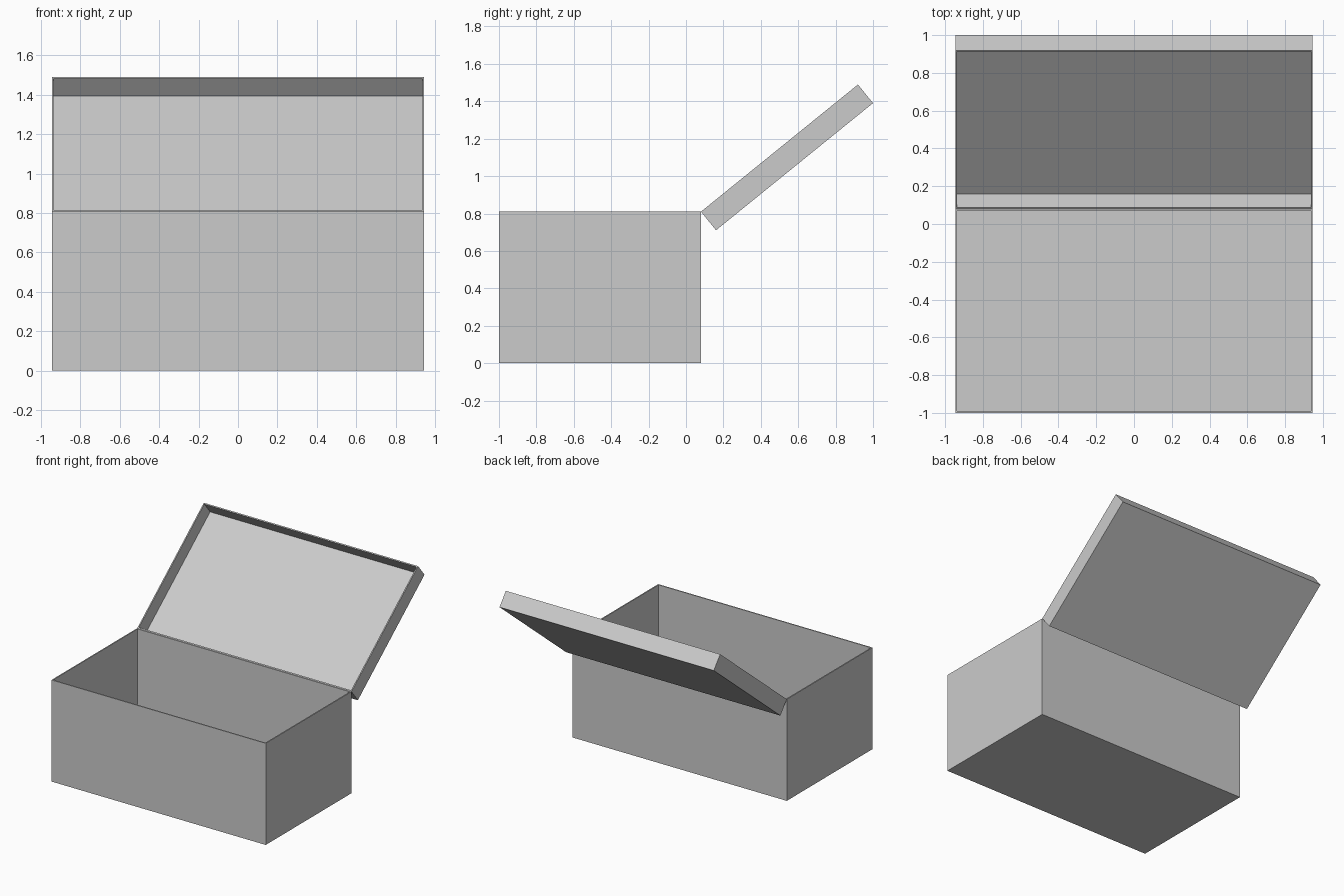
import bpy, bmesh, math
from mathutils import Matrix, Vector

if "Cube" in bpy.data.objects:
    bpy.data.objects.remove(bpy.data.objects["Cube"])

WIDTH, DEPTH, HEIGHT = 1.89, 1.08, 0.81
WALL, FLOOR, LID_HEIGHT = 0.013, 0.012, 0.128
HINGE = Vector((0, 0.08, HEIGHT))


def add_object(name, bm):
    bmesh.ops.recalc_face_normals(bm, faces=bm.faces)
    mesh = bpy.data.meshes.new(name)
    bm.to_mesh(mesh)
    bm.free()
    obj = bpy.data.objects.new(name, mesh)
    bpy.context.collection.objects.link(obj)
    return obj


def block(size, center):
    bm = bmesh.new()
    bmesh.ops.create_cube(bm, size=1)
    bmesh.ops.scale(bm, vec=size, verts=bm.verts)
    bmesh.ops.translate(bm, vec=center, verts=bm.verts)
    return bm


def tray(name, size, center):
    """Open-topped box with a thin rim."""
    bm = block(size, center)
    top = max(bm.faces, key=lambda f: f.calc_center_median().z)
    bmesh.ops.inset_region(bm, faces=[top], thickness=WALL)
    cavity = bmesh.ops.extrude_discrete_faces(bm, faces=[top])["faces"]
    bmesh.ops.translate(bm, vec=(0, 0, FLOOR - size[2]),
                        verts=list(cavity[0].verts))
    return add_object(name, bm)


# Box body
mid_y = HINGE.y - DEPTH / 2
tray("box_body", (WIDTH, DEPTH, HEIGHT), (0, mid_y, HEIGHT / 2))

# Thin panel lying on the box floor
add_object("floor_panel", block((1.53, 0.85, 0.006), (0, -0.455, FLOOR + 0.002)))

# Lid, modelled from its hinge edge and swung open
lid = tray("lid", (WIDTH, DEPTH, LID_HEIGHT), (0, DEPTH / 2, -LID_HEIGHT / 2))
lid.matrix_world = Matrix.Translation(HINGE) @ Matrix.Rotation(math.radians(39), 4, 'X')
